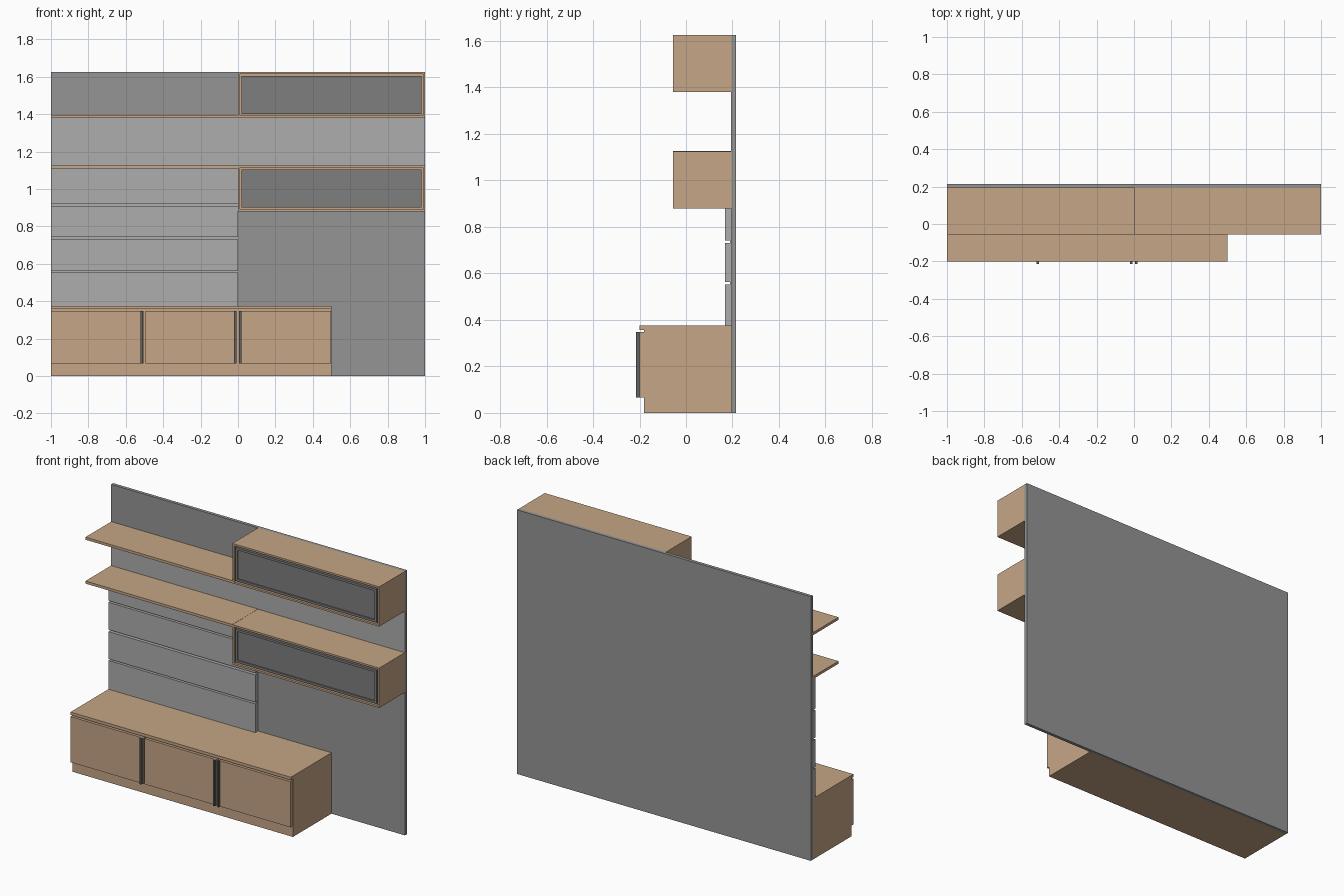
import bpy, bmesh

if "Cube" in bpy.data.objects:
    bpy.data.objects.remove(bpy.data.objects["Cube"])


def material(name, rgb):
    m = bpy.data.materials.new(name)
    m.diffuse_color = (*rgb, 1)
    m.use_nodes = True
    m.node_tree.nodes["Principled BSDF"].inputs["Base Color"].default_value = m.diffuse_color
    return m


WOOD = material("wood", (0.56, 0.38, 0.24))
DARK = material("dark_grey", (0.30, 0.30, 0.30))
LIGHT = material("light_grey", (0.42, 0.42, 0.42))
GLASS = material("door_grey", (0.21, 0.21, 0.21))
METAL = material("handle_grey", (0.12, 0.12, 0.12))


def box(name, x, y, z, mat, border=0, depth=0):
    """Box from (min, max) ranges; optionally hollowed from its front face."""
    bm = bmesh.new()
    bmesh.ops.create_cube(bm, size=1)
    for v in bm.verts:
        v.co = [r[0] + (c + 0.5) * (r[1] - r[0]) for c, r in zip(v.co, (x, y, z))]
    bm.normal_update()
    if depth:
        front = min(bm.faces, key=lambda f: f.calc_center_median().y)
        bmesh.ops.inset_individual(bm, faces=[front], thickness=border)
        inner = bmesh.ops.extrude_discrete_faces(bm, faces=[front])["faces"][0]
        bmesh.ops.translate(bm, verts=inner.verts, vec=(0, depth, 0))
    bmesh.ops.recalc_face_normals(bm, faces=bm.faces)
    me = bpy.data.meshes.new(name)
    bm.to_mesh(me)
    bm.free()
    me.materials.append(mat)
    ob = bpy.data.objects.new(name, me)
    bpy.context.collection.objects.link(ob)
    return ob


# Wall panel with lighter facings
box("back_panel", (-1, 1), (0.195, 0.215), (0, 1.625), DARK)
box("upper_facing", (-1, 1), (0.194, 0.195), (1.125, 1.38), LIGHT)
box("slat_backing", (-1, 0), (0.19, 0.195), (0.375, 1.11), LIGHT)

# Horizontal slats with narrow gaps
for i, z in enumerate([(0.375, 0.552), (0.562, 0.73), (0.742, 0.91), (0.92, 1.11)]):
    box(f"wall_slat_{i + 1}", (-1, 0), (0.168, 0.19), z, LIGHT)

# Two wall cabinets, each with a framed door and a shelf beside it
for label, z0, shelf_z in (("lower", 0.88, 1.11), ("upper", 1.38, 1.38)):
    z1 = z0 + 0.245
    box(f"{label}_cabinet", (0, 1), (-0.055, 0.195), (z0, z1), WOOD, 0.016, 0.235)
    box(f"{label}_cabinet_door", (0.02, 0.98), (-0.055, -0.035),
        (z0 + 0.02, z1 - 0.02), GLASS, 0.019, 0.008)
    box(f"{label}_shelf", (-1, 0), (-0.055, 0.195), (shelf_z, shelf_z + 0.016), WOOD)

# Low cabinet
box("base_cabinet", (-1, 0.5), (-0.18, 0.195), (0, 0.357), WOOD)
box("base_top", (-1, 0.5), (-0.2, 0.195), (0.357, 0.375), WOOD)
for i, x in enumerate([(-1, -0.505), (-0.495, -0.008), (0.012, 0.497)]):
    box(f"base_door_{i + 1}", x, (-0.2, -0.18), (0.066, 0.347), WOOD)
for i, x in enumerate([-0.515, -0.015, 0.012]):
    box(f"door_handle_{i + 1}", (x - 0.006, x + 0.006), (-0.215, -0.2),
        (0.066, 0.347), METAL)
